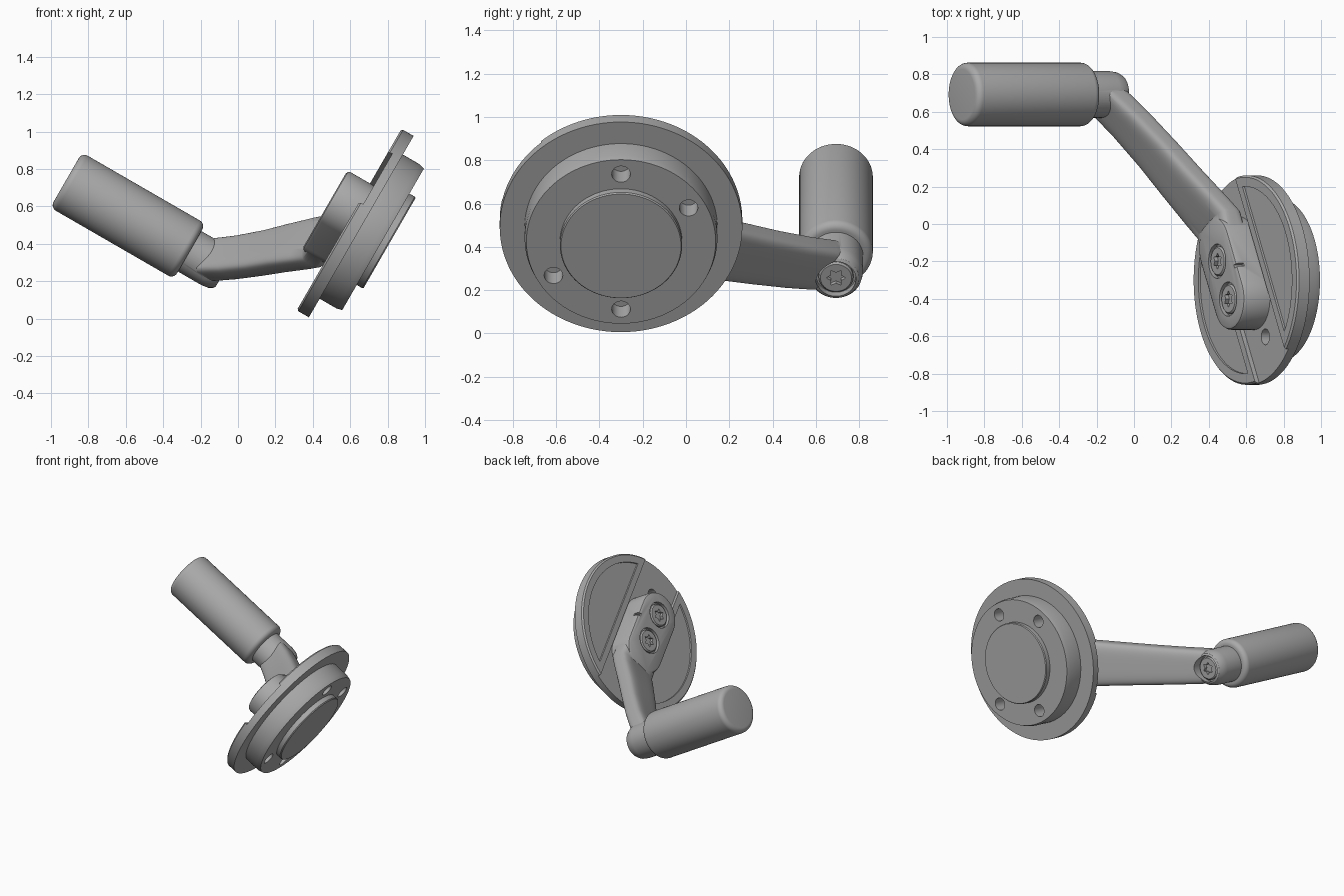
import bpy, bmesh
from math import sin, cos, pi, tau, radians, copysign, acos
from mathutils import Matrix, Vector

if "Cube" in bpy.data.objects:
    bpy.data.objects.remove(bpy.data.objects["Cube"])

grey = bpy.data.materials.new("metal grey")
grey.use_nodes = True
color = (0.4, 0.4, 0.4, 1)
grey.diffuse_color = color
grey.node_tree.nodes["Principled BSDF"].inputs["Base Color"].default_value = color

# Working frame: z is the hub axis, x runs along the arm from the hub centre
FRAME = (Matrix.Rotation(radians(-60), 4, 'Y') @ Matrix.Translation((0.755, -0.3, 0))
         @ Matrix.Rotation(radians(120), 4, 'Z'))
REACH = 1.146


def loft(name, rings):
    """Skin a stack of equal rings and cap both ends."""
    bm = bmesh.new()
    loops = [[bm.verts.new(FRAME @ Vector(p)) for p in ring] for ring in rings]
    n = len(loops[0])
    for a, b in zip(loops, loops[1:]):
        for i in range(n):
            j = (i + 1) % n
            bm.faces.new((a[i], a[j], b[j], b[i]))
    bm.faces.new(loops[0])
    bm.faces.new(loops[-1])
    bmesh.ops.recalc_face_normals(bm, faces=bm.faces)
    mesh = bpy.data.meshes.new(name)
    bm.to_mesh(mesh)
    bm.free()
    mesh.materials.append(grey)
    obj = bpy.data.objects.new(name, mesh)
    bpy.context.collection.objects.link(obj)
    return obj


def lathe(name, profile, x=0, y=0, n=96):
    return loft(name, [[(x + r * cos(tau * i / n), y + r * sin(tau * i / n), z)
                        for i in range(n)] for r, z in profile])


def prism(name, outline, z0, z1):
    return loft(name, [[(x, y, z) for x, y in outline] for z in (z0, z1)])


def box(x0, x1, y0, y1, z0, z1):
    return prism("cutter", [(x0, y0), (x1, y0), (x1, y1), (x0, y1)], z0, z1)


def star(x, z0, z1, r=0.045):
    pts = []
    for i in range(12):
        k = r if i % 2 else r * 0.62
        pts.append((x + k * cos(tau * i / 12), k * sin(tau * i / 12)))
    return prism("cutter", pts, z0, z1)


def combine(obj, tools, operation='DIFFERENCE'):
    """Apply booleans and drop the tool objects."""
    for tool in tools:
        tool.hide_render = True
        mod = obj.modifiers.new("boolean", 'BOOLEAN')
        mod.operation = operation
        mod.solver = 'EXACT'
        mod.object = tool
    graph = bpy.context.evaluated_depsgraph_get()
    mesh = bpy.data.meshes.new_from_object(obj.evaluated_get(graph))
    obj.modifiers.clear()
    obj.data = mesh
    for tool in tools:
        bpy.data.objects.remove(tool)


# Round flange with stepped front
flange = lathe("flange", [(0.55, -0.25), (0.56, -0.26), (0.56, -0.325), (0.445, -0.325),
                          (0.445, -0.43), (0.437, -0.46), (0.282, -0.46),
                          (0.282, -0.493), (0.277, -0.5)], n=128)
cutters = [box(-0.7, 0.7, -0.18, 0.18, -0.274, -0.2)]
# D-shaped shallow pockets either side of the channel
for side in (1, -1):
    half = acos(0.225 / 0.5)
    arc = [side * pi / 2 - half + 2 * half * i / 40 for i in range(41)]
    cutters.append(prism("cutter", [(0.5 * cos(a), 0.5 * sin(a)) for a in arc], -0.262, -0.2))
# Blind bolt holes
for angle in (-120, -60, 60, 120):
    a = radians(angle)
    cutters.append(lathe("cutter", [(0.043, -0.6), (0.043, -0.36)],
                         0.36 * cos(a), 0.36 * sin(a), 32))
cutters.append(lathe("cutter", [(0.043, -0.33), (0.043, -0.2)], -0.35, 0, 32))
combine(flange, cutters)


# Arm: rounded rectangular sections (x, centre z, half width, half height)
def section(x, z, w, h, n=48):
    ring = []
    for i in range(n):
        c, s = cos(tau * (i + 0.5) / n), sin(tau * (i + 0.5) / n)
        ring.append((x, w * copysign(abs(c) ** 0.5, c), z + h * copysign(abs(s) ** 0.5, s)))
    return ring


arm = loft("arm", [section(*s) for s in (
    (0.1, -0.187, 0.15, 0.072), (0.34, -0.186, 0.163, 0.074), (0.42, -0.14, 0.158, 0.078),
    (0.6, -0.035, 0.146, 0.078), (0.77, 0.06, 0.137, 0.076), (0.95, 0.17, 0.127, 0.08),
    (1.08, 0.26, 0.12, 0.085), (1.16, 0.31, 0.105, 0.08))])


# Boss on the flange
def stadium(r, z, x0=-0.115, x1=0.2, n=32):
    left = [pi / 2 + pi * i / n for i in range(n + 1)]
    return ([(x0 + r * cos(a), r * sin(a), z) for a in left]
            + [(x1 - r * cos(a), -r * sin(a), z) for a in left])


boss = loft("boss", [stadium(r, z) for r, z in (
    (0.166, -0.285), (0.166, -0.13), (0.16, -0.117), (0.147, -0.111))])

# Post under the grip
post = lathe("post", [(0.085, 0.185), (0.105, 0.195), (0.119, 0.22), (0.125, 0.26),
                      (0.125, 0.43)], REACH, 0, 64)
combine(arm, [boss, post], 'UNION')

SCREWS = (-0.117, 0.117)
cutters = [lathe("cutter", [(0.092, -0.135), (0.092, 0)], x, 0, 48) for x in SCREWS]
cutters.append(lathe("cutter", [(0.092, -0.1), (0.092, 0.225)], REACH, 0, 48))
cutters.append(box(-0.01, 0.01, -0.2, -0.145, -0.16, -0.05))
combine(arm, cutters)


# Screws with star sockets
def screw(name, x, base, top):
    d = copysign(1, top - base)
    head = lathe(name, [(0.08, base), (0.08, top - 0.008 * d), (0.072, top)], x, 0, 48)
    combine(head, [star(x, top - 0.022 * d, top + 0.05 * d)])
    return head


screw("boss_screw_outer", SCREWS[0], -0.15, -0.113)
screw("boss_screw_inner", SCREWS[1], -0.15, -0.113)
screw("grip_screw", REACH, 0.24, 0.198)

# Cylindrical grip
edge = 0.035
bottom, top, radius = 0.403, 1.166, 0.17
steps = [pi / 2 * i / 6 for i in range(7)]
profile = [(radius - edge + edge * sin(a), bottom + edge - edge * cos(a)) for a in steps]
profile += [(radius - edge + edge * cos(a), top - edge + edge * sin(a)) for a in steps]
lathe("grip", profile, REACH, 0, 64)

# Smooth shading with sharp edges kept
for obj in bpy.context.collection.objects:
    if obj.type == 'MESH' and grey.name in obj.data.materials:
        obj.select_set(True)
        bpy.context.view_layer.objects.active = obj
bpy.ops.object.shade_smooth_by_angle(angle=radians(30))
